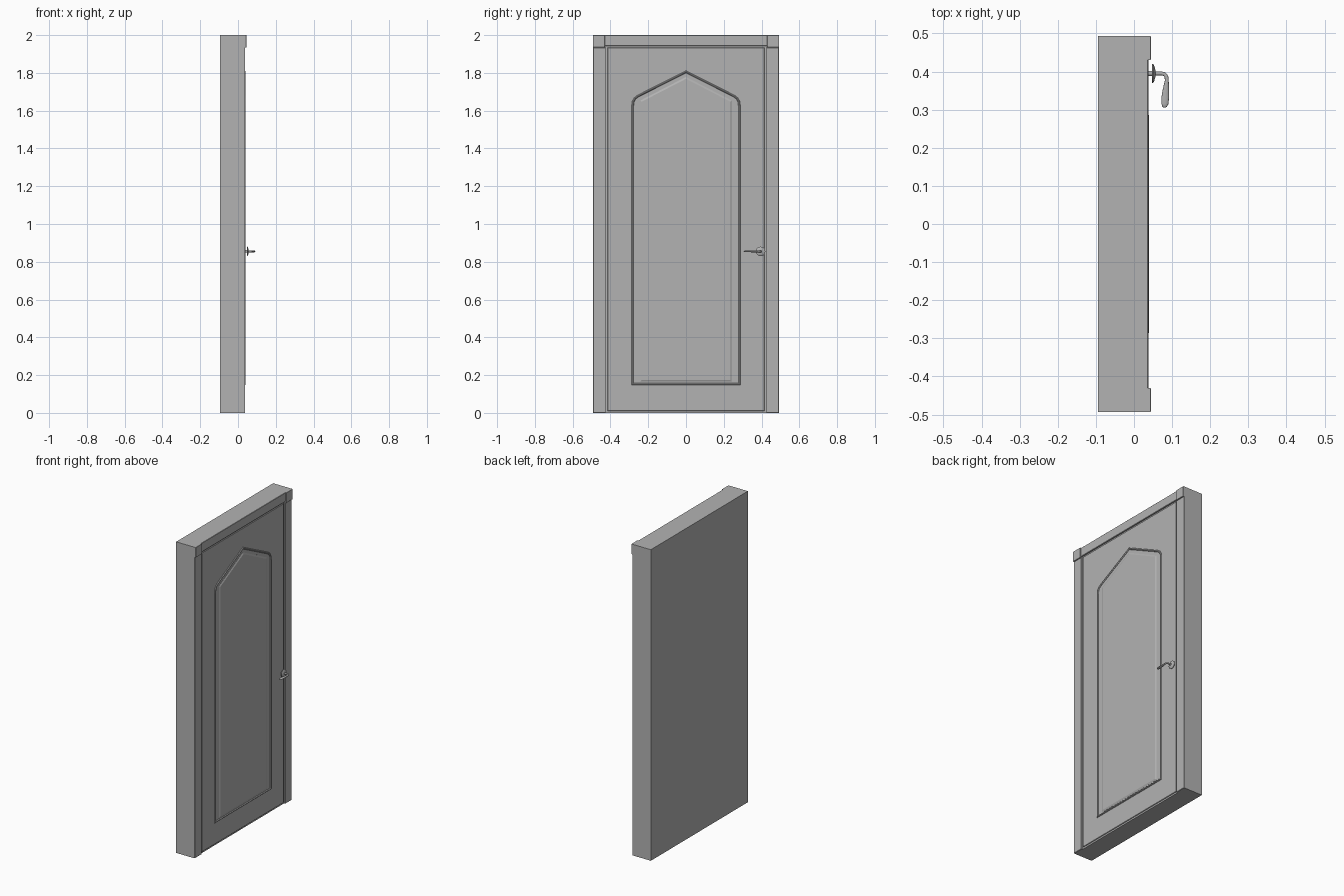
import bpy, bmesh, math
from mathutils import Vector

cube = bpy.data.objects.get("Cube")
if cube:
    bpy.data.objects.remove(cube, do_unlink=True)

grey = bpy.data.materials.new("plain grey")
grey.use_nodes = True
grey.diffuse_color = (0.45, 0.45, 0.45, 1)
grey.node_tree.nodes["Principled BSDF"].inputs["Base Color"].default_value = grey.diffuse_color

BACK, CORE, LEAF = -0.095, 0.029, 0.034
HALF = 0.493


def finish(name, bm, smooth=False):
    bmesh.ops.recalc_face_normals(bm, faces=bm.faces[:])
    me = bpy.data.meshes.new(name)
    bm.to_mesh(me)
    bm.free()
    me.materials.append(grey)
    ob = bpy.data.objects.new(name, me)
    bpy.context.collection.objects.link(ob)
    if smooth:
        bpy.ops.object.select_all(action="DESELECT")
        ob.select_set(True)
        bpy.context.view_layer.objects.active = ob
        bpy.ops.object.shade_smooth_by_angle(angle=math.radians(40))
    return ob


def box(name, lo, hi, bevel=0.0):
    bm = bmesh.new()
    bmesh.ops.create_cube(bm, size=1)
    for v in bm.verts:
        v.co = [(a + b) / 2 + c * (b - a) for a, b, c in zip(lo, hi, v.co)]
    if bevel:
        front = [e for e in bm.edges if all(v.co.x > hi[0] - 1e-5 for v in e.verts)]
        bmesh.ops.bevel(bm, geom=front, offset=bevel, segments=1, affect="EDGES")
    return finish(name, bm)


def loft(name, rings, closed=False, smooth=False):
    """Skin a row of equal rings; closed joins last to first, otherwise caps both ends."""
    bm = bmesh.new()
    rows = [[bm.verts.new(p) for p in ring] for ring in rings]
    pairs = list(zip(rows, rows[1:])) + ([(rows[-1], rows[0])] if closed else [])
    for a, b in pairs:
        for i in range(len(a)):
            j = (i + 1) % len(a)
            bm.faces.new((a[i], a[j], b[j], b[i]))
    if not closed:
        bm.faces.new(rows[0])
        bm.faces.new(rows[-1])
    return finish(name, bm, smooth)


def arch(right):
    """Mirror the right half of an outline, apex last, into a full loop."""
    return [Vector(p) for p in right] + [Vector((-y, z)) for y, z in right[-2::-1]]


def inset(loop, d, x):
    """Offset a counter-clockwise outline inward by d, placed at depth x."""
    out = []
    for i, p in enumerate(loop):
        a = (p - loop[i - 1]).normalized()
        b = (loop[(i + 1) % len(loop)] - p).normalized()
        na, nb = Vector((-a.y, a.x)), Vector((-b.y, b.x))
        q = p + (na + nb) * d / (1 + na.dot(nb))
        out.append((x, q.x, q.y))
    return out


# Frame body, door leaf and casing
box("door_body", (BACK, -HALF, 0), (CORE, HALF, 2))
box("door_leaf", (0, -0.416, 0.01), (LEAF, 0.416, 1.934), 0.002)
box("header", (0, -0.43, 1.942), (0.038, 0.43, 2), 0.002)
for side, s in (("left", 1), ("right", -1)):
    ys = sorted((s * 0.425, s * HALF))
    box(side + "_casing", (0, ys[0], 0), (0.038, ys[1], 1.935), 0.002)
    ys = sorted((s * 0.43, s * HALF))
    box(side + "_corner_block", (0, ys[0], 1.935), (0.044, ys[1], 2), 0.001)

# Arched moulding with rounded shoulders
outer = arch([(0.288, 0.147), (0.288, 1.625), (0.285, 1.65), (0.275, 1.668),
              (0.257, 1.682), (0, 1.812)])
profile = [(0, 0.03), (0, 0.036), (0.003, 0.040), (0.007, 0.040), (0.011, 0.036), (0.011, 0.03)]
loft("arch_moulding", [inset(outer, d, x) for d, x in profile], closed=True)

# Raised centre panel with a bevelled border
inner = arch([(0.246, 0.162), (0.246, 1.655), (0, 1.782)])
steps = [(0, 0.03), (0, 0.035), (0.003, 0.035), (0.012, 0.039)]
loft("centre_panel", [inset(inner, d, x) for d, x in steps])

# Handle: rosette, then a stem bending into a flattened lever
HY, HZ, N = 0.395, 0.855, 20


def circle(x, r):
    return [(x, HY + r * math.cos(t), HZ + r * math.sin(t))
            for t in (math.tau * i / N for i in range(N))]


loft("handle_rosette", [circle(x, r) for x, r in
                        ((0.03, 0.007), (0.047, 0.007), (0.047, 0.025), (0.05, 0.025),
                         (0.053, 0.020), (0.056, 0.010))], smooth=True)

# Each station: x, y, half width across the path, half height
stations = [(0.05, 0.395, 0.006, 0.006), (0.072, 0.395, 0.005, 0.005),
            (0.080, 0.393, 0.005, 0.005), (0.085, 0.387, 0.005, 0.005),
            (0.086, 0.376, 0.005, 0.005), (0.084, 0.355, 0.008, 0.005),
            (0.082, 0.332, 0.010, 0.004), (0.081, 0.315, 0.009, 0.004),
            (0.080, 0.308, 0.006, 0.003), (0.080, 0.305, 0.002, 0.001)]
rings = []
for i, (x, y, w, h) in enumerate(stations):
    p, q = stations[max(i - 1, 0)], stations[min(i + 1, len(stations) - 1)]
    t = Vector((q[0] - p[0], q[1] - p[1])).normalized()
    rings.append([(x - t.y * w * math.cos(a), y + t.x * w * math.cos(a), HZ + h * math.sin(a))
                  for a in (math.tau * k / N for k in range(N))])
loft("handle_lever", rings, smooth=True)
